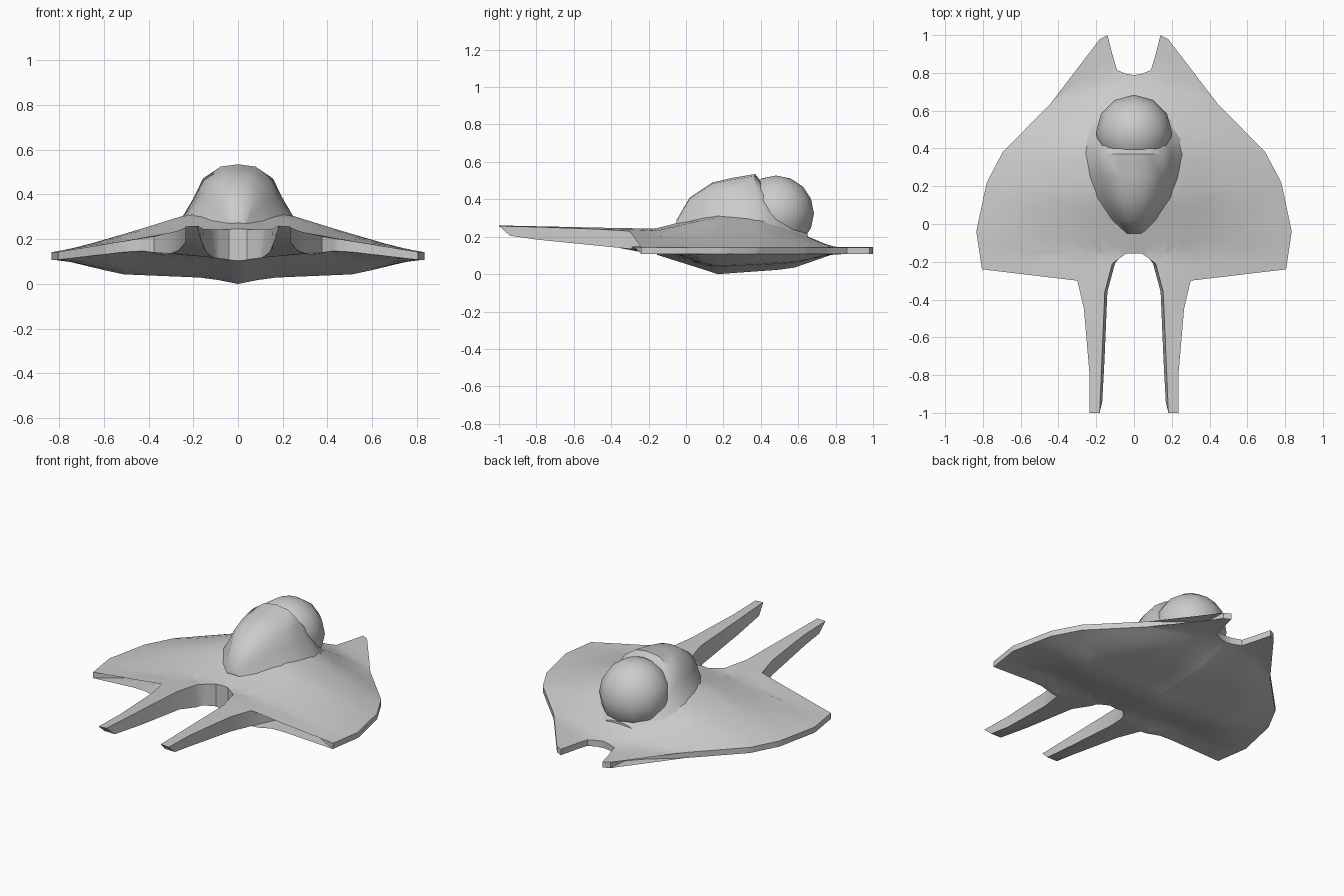
import bpy, bmesh
from mathutils import Vector

if "Cube" in bpy.data.objects:
    bpy.data.objects.remove(bpy.data.objects["Cube"])


def interp(table, t):
    """Piecewise linear lookup."""
    if t <= table[0][0]:
        return table[0][1]
    for (a, va), (b, vb) in zip(table, table[1:]):
        if t <= b:
            return va + (vb - va) * (t - a) / (b - a)
    return table[-1][1]


# Hull profiles
OUTLINE = [(0, -.155), (.04, -.155), (.115, -.21), (.155, -.36), (.182, -1), (.235, -1),
           (.235, -.8), (.265, -.45), (.3, -.3), (.375, -.17), (.45, -.135), (.59, -.15),
           (.805, -.24), (.835, -.04), (.78, .22), (.695, .38), (.44, .64), (.275, .77),
           (.19, .86), (.18, .98), (.14, 1), (.115, .9), (.09, .815), (.04, .795), (0, .788)]
HALF_WIDTH = [(-.24, .81), (-.04, .835), (.22, .78), (.38, .695), (.64, .44), (.77, .275)]
CREST = [(-1, .272), (-.25, .252), (-.16, .245), (0, .285), (.15, .33), (.4, .33),
         (.55, .26), (.7, .175), (.8, .145)]
TOP_FALL = [(0, 1), (.3, .88), (.55, .55), (1, 0)]
KEEL = [(-.16, 0), (.17, .108), (.56, .08), (.79, 0)]
KEEL_FALL = [(0, 1), (.17, .75), (.66, .6), (1, 0)]
FRONT_EDGE = [(0, .105), (.15, .12), (.3, .135), (.45, .15), (.8, .108)]


def top_z(x, y):
    s = x / interp(HALF_WIDTH, y)
    return .142 + (interp(CREST, y) - .142) * interp(TOP_FALL, s)


def bottom_z(x, y):
    if y < -.25 and x < .35:
        return interp([(-1, .205), (-.25, .13)], y)
    front = interp([(-.14, 1), (.08, 0)], y)
    base = .108 + (interp(FRONT_EDGE, x) - .108) * front
    s = x / interp(HALF_WIDTH, y)
    return base - interp(KEEL, y) * interp(KEEL_FALL, s)


def make_object(name, verts, faces, angle):
    mesh = bpy.data.meshes.new(name)
    mesh.from_pydata(verts, [], faces)
    bm = bmesh.new()
    bm.from_mesh(mesh)
    bmesh.ops.recalc_face_normals(bm, faces=bm.faces)
    bm.to_mesh(mesh)
    bm.free()
    ob = bpy.data.objects.new(name, mesh)
    bpy.context.collection.objects.link(ob)
    finish(ob, angle)
    return ob


def finish(ob, angle):
    bpy.ops.object.select_all(action='DESELECT')
    ob.select_set(True)
    bpy.context.view_layer.objects.active = ob
    bpy.ops.object.shade_smooth_by_angle(angle=angle)


# Winged hull: half outline, gridded, then given top and bottom heights
bm = bmesh.new()
face = bm.faces.new([bm.verts.new((x, y, 0)) for x, y in OUTLINE])
bmesh.ops.triangulate(bm, faces=[face])
cuts = [(Vector((i * .085, 0, 0)), Vector((1, 0, 0))) for i in range(1, 10)]
cuts += [(Vector((0, -.24 + i * .082, 0)), Vector((0, 1, 0))) for i in range(13)]
for co, no in cuts:
    bmesh.ops.bisect_plane(bm, geom=bm.verts[:] + bm.edges[:] + bm.faces[:],
                           plane_co=co, plane_no=no, dist=1e-5)
bm.verts.index_update()
flat = [(v.co.x, v.co.y) for v in bm.verts]
n = len(flat)
top = [(x, y, top_z(x, y)) for x, y in flat]
bottom = []
for x, y in flat:
    bx = x - .014 if x < .19 and y < -.2 else x
    bottom.append((bx, -.94 if y < -.94 else y, bottom_z(x, y)))
faces = []
for f in bm.faces:
    ids = [v.index for v in f.verts]
    faces += [ids, [i + n for i in reversed(ids)]]
for e in bm.edges:
    a, b = e.verts
    if e.is_boundary and max(a.co.x, b.co.x) > 1e-4:
        faces.append([a.index, b.index, b.index + n, a.index + n])
bm.free()
hull = make_object("winged_hull", top + bottom, faces, .6)
mirror = hull.modifiers.new("mirror", 'MIRROR')
mirror.use_clip = True

# Canopy cowl: lofted flared arches (y, half width, top height)
STATIONS = [(-.05, .05, .29), (.02, .12, .41), (.14, .2, .49), (.25, .24, .515),
            (.37, .262, .535), (.45, .26, .43), (.55, .225, .3), (.65, .12, .215)]
ARCH = [(1, 0), (.75, .43), (.6, .75), (.3, .96), (0, 1)]
ARCH += [(-u, v) for u, v in reversed(ARCH[:-1])]
verts, faces = [], []
m = len(ARCH)
for y, w, z in STATIONS:
    base = min(top_z(w, y), z) - .012
    verts += [(u * w, y, base + v * (z - base)) for u, v in ARCH]
for i in range(len(STATIONS) - 1):
    for j in range(m):
        k = (j + 1) % m
        faces.append([i * m + j, i * m + k, (i + 1) * m + k, (i + 1) * m + j])
faces += [list(range(m)), list(range(len(verts) - m, len(verts)))]
make_object("canopy_cowl", verts, faces, .75)

# Rear dome ball
bpy.ops.mesh.primitive_uv_sphere_add(segments=12, ring_count=8, radius=.202,
                                     location=(0, .482, .325))
ball = bpy.context.object
ball.name = "rear_dome"
finish(ball, .9)
